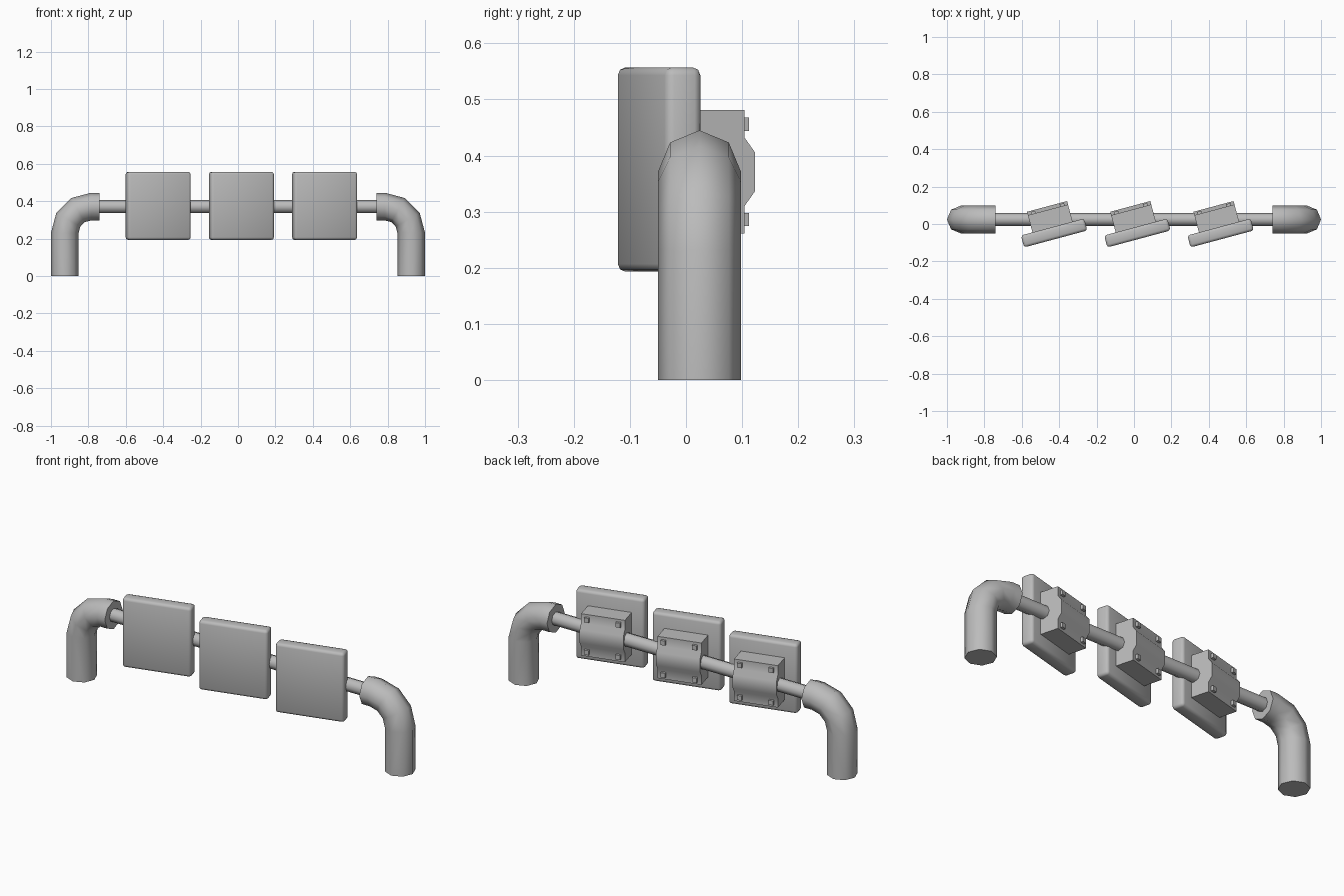
import bpy, bmesh
from math import sin, cos, pi, radians
from mathutils import Matrix, Vector

cube = bpy.data.objects.get("Cube")
if cube:
    bpy.data.objects.remove(cube, do_unlink=True)

grey = bpy.data.materials.new("plain grey")
grey.use_nodes = True
grey.diffuse_color = (0.5, 0.5, 0.5, 1)
grey.node_tree.nodes["Principled BSDF"].inputs["Base Color"].default_value = (0.5, 0.5, 0.5, 1)

BAR_Y, BAR_Z = 0.024, 0.371
TILT = Matrix.Rotation(radians(15), 4, 'Z')


def finish(name, bm, matrix=Matrix(), smooth=50):
    bmesh.ops.recalc_face_normals(bm, faces=bm.faces)
    mesh = bpy.data.meshes.new(name)
    bm.to_mesh(mesh)
    bm.free()
    mesh.materials.append(grey)
    mesh.shade_smooth()
    mesh.set_sharp_from_angle(angle=radians(smooth))
    ob = bpy.data.objects.new(name, mesh)
    ob.matrix_world = matrix
    bpy.context.collection.objects.link(ob)
    return ob


def box(bm, centre, size):
    return bmesh.ops.create_cube(
        bm, size=1, matrix=Matrix.Translation(centre) @ Matrix.Diagonal((*size, 1)))


def loft(bm, rings):
    """Join rings of points into a closed tube with end caps."""
    loops = [[bm.verts.new(p) for p in ring] for ring in rings]
    n = len(loops[0])
    for a, b in zip(loops, loops[1:]):
        for i in range(n):
            j = (i + 1) % n
            bm.faces.new((a[i], a[j], b[j], b[i]))
    bm.faces.new(loops[0])
    bm.faces.new(loops[-1])


def bent_leg(name, side):
    # Upright tube, quarter bend in three steps, short horizontal socket
    radius, bend, cx, cz = 0.074, 0.14, 0.786, 0.231
    stations = [(cx + bend, 0, 0)]
    for k in range(4):
        t = k * pi / 6
        stations.append((cx + bend * cos(t), cz + bend * sin(t), t))
    stations.append((0.74, BAR_Z, pi / 2))
    rings = []
    for x, z, t in stations:
        ring = []
        for k in range(8):
            a = k * pi / 4
            out = radius * cos(a)
            ring.append(Vector((side * (x + out * cos(t)),
                                BAR_Y + radius * sin(a), z + out * sin(t))))
        rings.append(ring)
    bm = bmesh.new()
    loft(bm, rings)
    finish(name, bm)


bent_leg("left_leg", 1)
bent_leg("right_leg", -1)

# Horizontal bar between the legs
bm = bmesh.new()
loft(bm, [[(x, BAR_Y + 0.035 * cos(k * pi / 4), BAR_Z + 0.035 * sin(k * pi / 4))
           for k in range(8)] for x in (-0.8, 0.8)])
finish("crossbar", bm)

# Half of the clamp profile: depth behind panel centre, height above the bar
half = [(0.02, 0.11), (0.128, 0.11), (0.128, 0.061), (0.147, 0.035)]
profile = half + [(d, -h) for d, h in reversed(half)]

for i, word in enumerate(("right", "middle", "left")):
    place = Matrix.Translation((0.018 + (i - 1) * 0.445, -0.048, BAR_Z)) @ TILT

    # Square panel with softened edges
    bm = bmesh.new()
    box(bm, (0, 0, 0.004), (0.35, 0.066, 0.364))
    bmesh.ops.bevel(bm, geom=bm.edges[:], offset=0.014, segments=2,
                    profile=0.5, affect='EDGES')
    finish(word + "_panel", bm, place)

    # Clamp block with raised centre
    bm = bmesh.new()
    loft(bm, [[(u, d, h) for d, h in profile] for u in (-0.111, 0.111)])
    finish(word + "_clamp", bm, place)

    # Four square bolt heads on the clamp flanges
    bm = bmesh.new()
    for u in (-0.08, 0.08):
        for h in (-0.085, 0.085):
            box(bm, (u, 0.13, h), (0.024, 0.022, 0.024))
    finish(word + "_bolts", bm, place)
